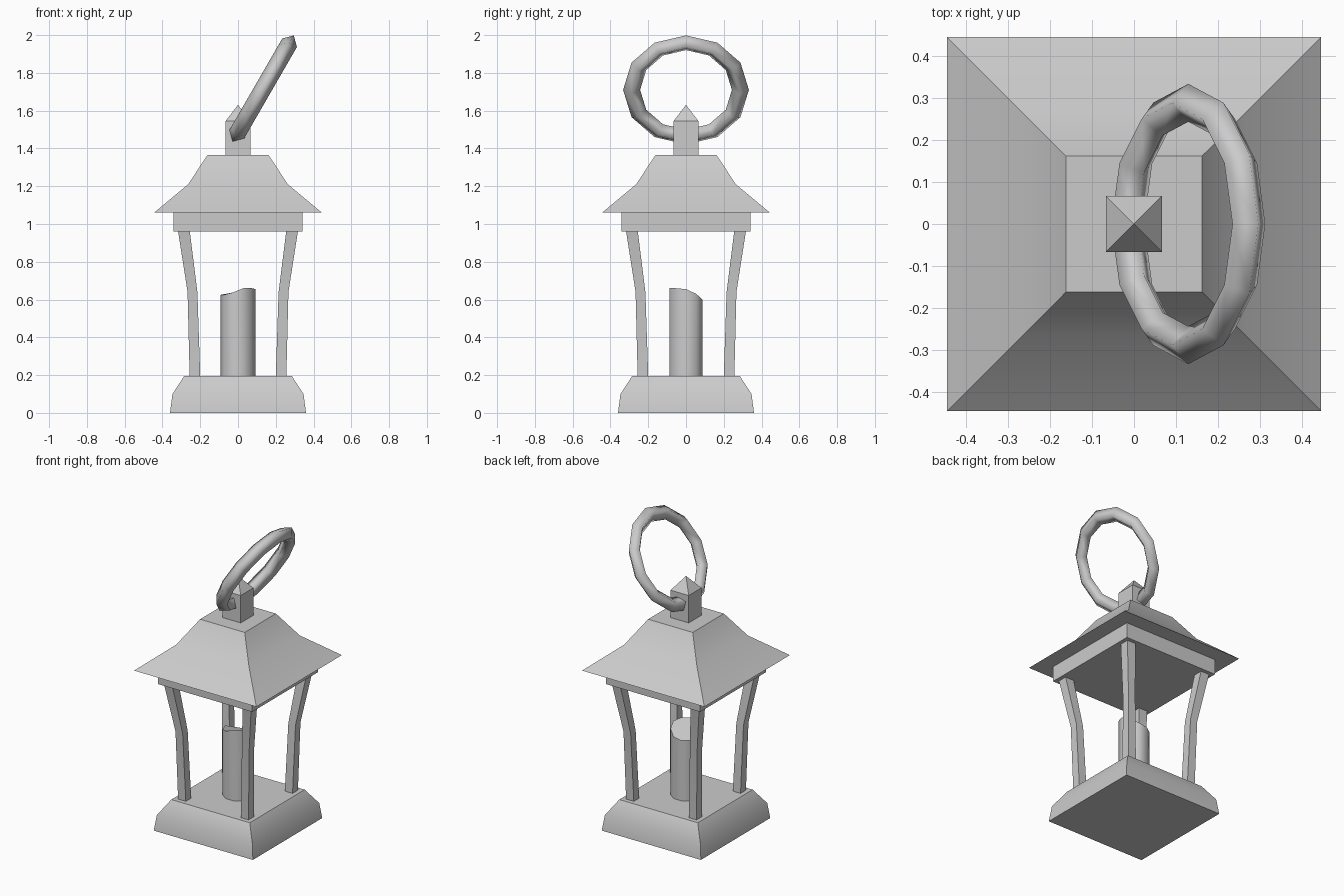
import bpy, bmesh
from math import cos, sin, radians, tau

if "Cube" in bpy.data.objects:
    bpy.data.objects.remove(bpy.data.objects["Cube"])


def loft(name, rings, angle=30):
    """Skin a stack of equal-length rings of points and cap both ends."""
    bm = bmesh.new()
    loops = [[bm.verts.new(p) for p in ring] for ring in rings]
    n = len(loops[0])
    for a, b in zip(loops, loops[1:]):
        for i in range(n):
            j = (i + 1) % n
            bm.faces.new((a[i], a[j], b[j], b[i]))
    bm.faces.new(loops[0][::-1])
    bm.faces.new(loops[-1])
    bmesh.ops.remove_doubles(bm, verts=bm.verts, dist=1e-5)
    bmesh.ops.recalc_face_normals(bm, faces=bm.faces)
    mesh = bpy.data.meshes.new(name)
    bm.to_mesh(mesh)
    bm.free()
    ob = bpy.data.objects.new(name, mesh)
    bpy.context.collection.objects.link(ob)
    bpy.ops.object.select_all(action='DESELECT')
    ob.select_set(True)
    bpy.context.view_layer.objects.active = ob
    bpy.ops.object.shade_smooth_by_angle(angle=radians(angle))
    return ob


def square(half, z, cx=0, cy=0):
    return [(cx + sx * half, cy + sy * half, z)
            for sx, sy in ((-1, -1), (1, -1), (1, 1), (-1, 1))]


# Stepped base, collar and flared roof
loft("base", [square(0.36, 0), square(0.347, 0.1), square(0.285, 0.195)])
loft("roof_collar", [square(0.342, 0.96), square(0.342, 1.06)])
loft("roof", [square(0.444, 1.06), square(0.264, 1.21), square(0.162, 1.365)])

# Finial post with a pyramid tip
loft("finial", [square(0.066, 1.365), square(0.066, 1.545), square(0.0005, 1.63)])

# Four bent corner posts
post = [(0.228, 0.028, 0.195), (0.241, 0.026, 0.64), (0.286, 0.031, 0.96)]
for sx, side in ((-1, "left"), (1, "right")):
    for sy, end in ((-1, "front"), (1, "back")):
        loft(f"{end}_{side}_post",
             [square(h, z, sx * c, sy * c) for c, h, z in post])

# Candle with an unevenly melted top
rim = [0.655, 0.63, 0.60, 0.59, 0.59, 0.625, 0.625, 0.637, 0.66, 0.66]
circle = [(0.092 * cos(tau * i / 10), 0.092 * sin(tau * i / 10)) for i in range(10)]
loft("candle", [[(x, y, 0.195) for x, y in circle],
                [(x, y, z) for (x, y), z in zip(circle, rim)]], 45)

# Tilted carrying ring through the finial
bpy.ops.mesh.primitive_torus_add(
    major_segments=12, minor_segments=4, major_radius=0.288, minor_radius=0.045,
    location=(0.129, 0, 1.71), rotation=(0, radians(-60), 0))
ring = bpy.context.object
ring.name = "carrying_ring"
bpy.ops.object.shade_smooth()
